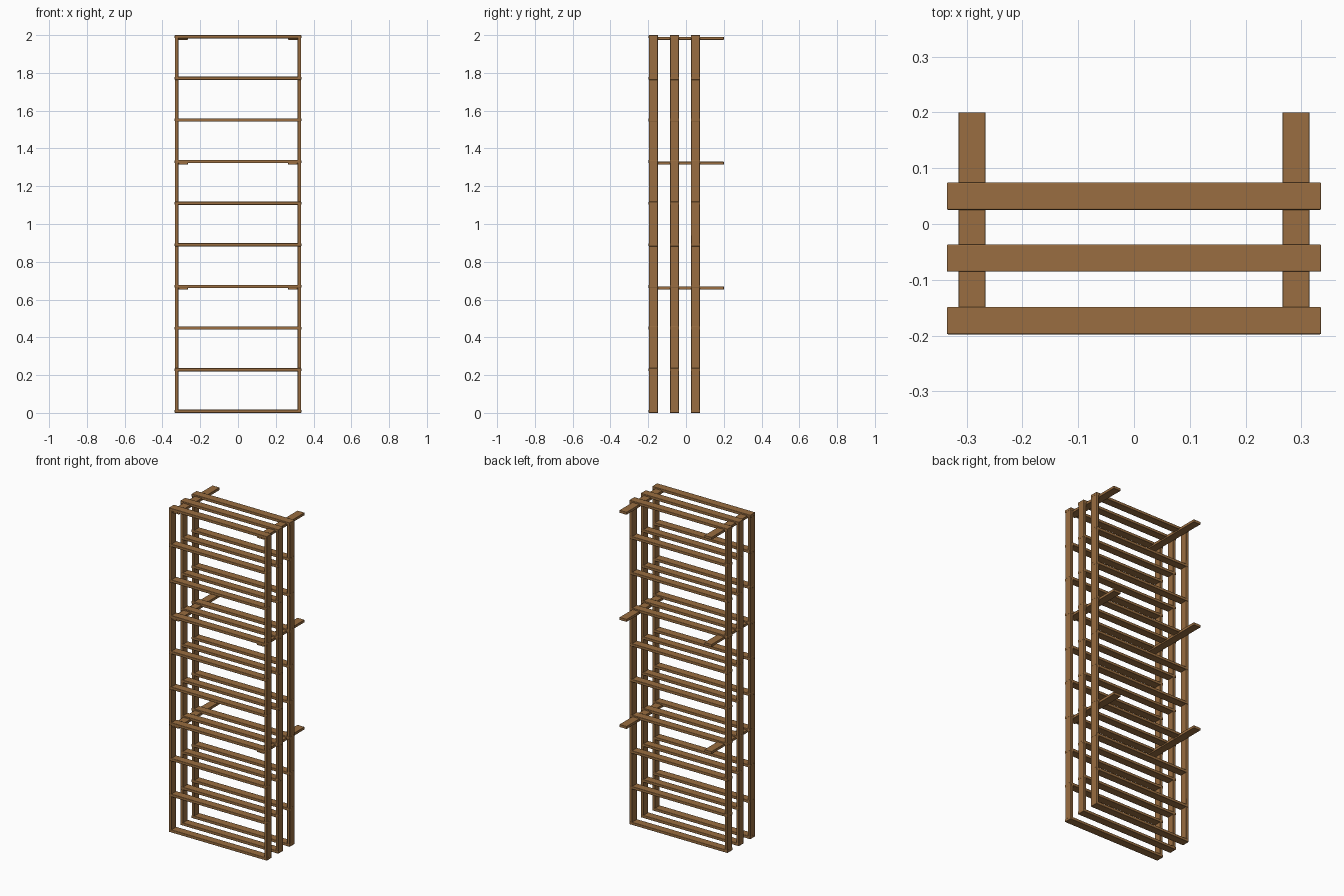
import bpy

if "Cube" in bpy.data.objects:
    bpy.data.objects.remove(bpy.data.objects["Cube"])

wood = bpy.data.materials.new("brown_wood")
wood.diffuse_color = (0.32, 0.155, 0.052, 1)
wood.use_nodes = True
wood.node_tree.nodes["Principled BSDF"].inputs["Base Color"].default_value = wood.diffuse_color


def plank(name, lo, hi, bevel=0.002):
    """Softly bevelled plank between two corners."""
    bpy.ops.mesh.primitive_cube_add(size=1, location=[(a + b) / 2 for a, b in zip(lo, hi)])
    ob = bpy.context.object
    ob.name = name
    ob.scale = [b - a for a, b in zip(lo, hi)]
    bpy.ops.object.transform_apply(location=False, rotation=False, scale=True)
    m = ob.modifiers.new("soft_edges", 'BEVEL')
    m.width = bevel
    m.segments = 2
    ob.data.materials.append(wood)
    bpy.ops.object.shade_smooth_by_angle()
    return ob


HALF = 0.335      # half width of a frame
T = 0.017         # slat thickness
STEP = (2 - T) / 9

# Three ladder-like frames, one behind the other
for i, y in enumerate((-0.173, -0.061, 0.050)):
    for side in (-1, 1):
        x0, x1 = sorted((side * (HALF - 0.019), side * (HALF - 0.0005)))
        plank(f"post_{i}_{'left' if side < 0 else 'right'}",
              (x0, y - 0.0238, 0.0005), (x1, y + 0.0238, 1.9995), 0.003)
    for k in range(10):
        z = k * STEP
        plank(f"rung_{i}_{k}", (-HALF, y - 0.0245, z), (HALF, y + 0.0245, z + T))

# Depth bars tying the frames together and projecting at the back
for k in (3, 6, 9):
    z = k * STEP - 0.008
    for side in (-1, 1):
        x0, x1 = sorted((side * 0.266, side * 0.314))
        plank(f"depth_bar_{k}_{'left' if side < 0 else 'right'}",
              (x0, -0.196, z), (x1, 0.2, z + 0.016), 0.001)
